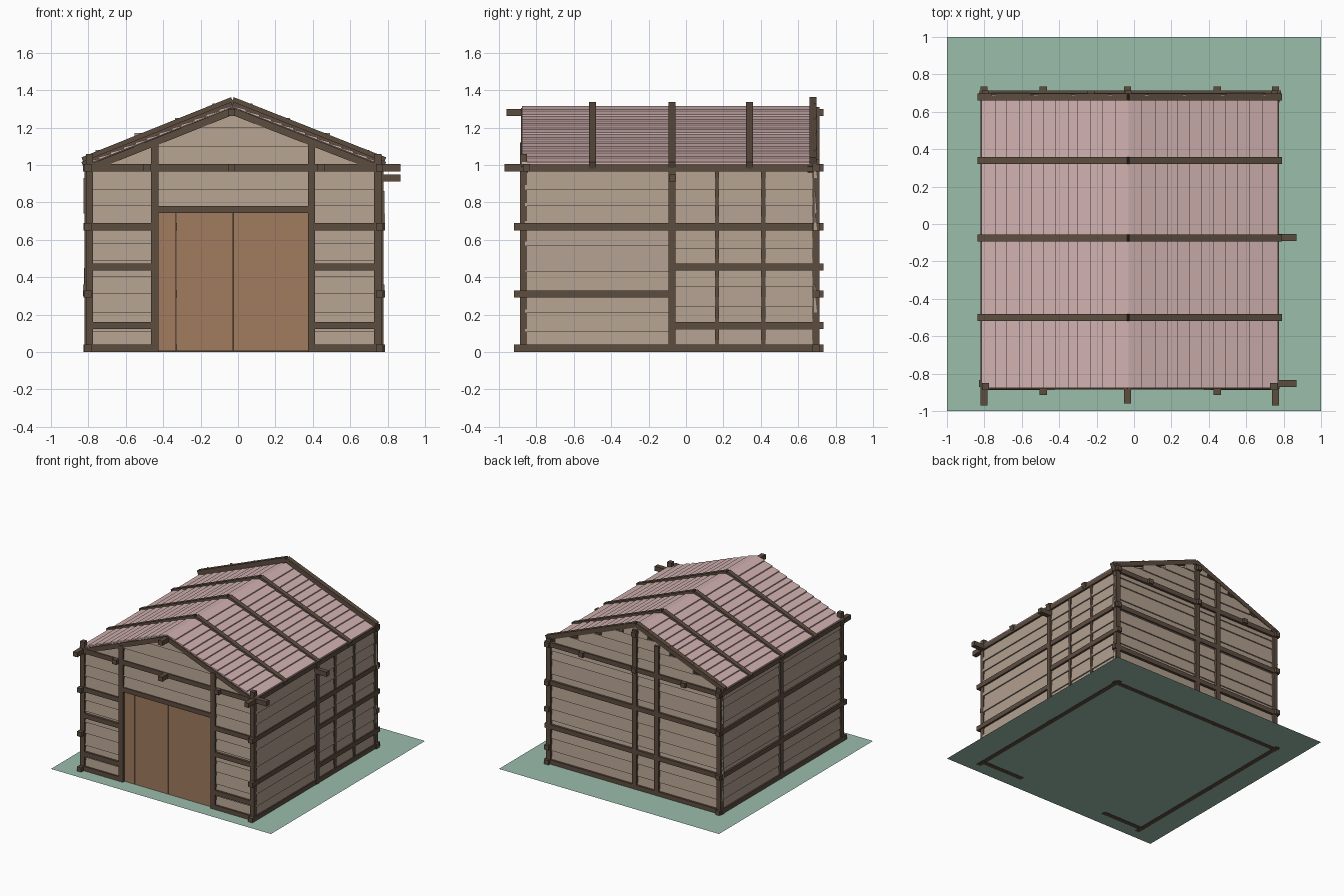
import bpy, bmesh, random
from mathutils import Vector

if "Cube" in bpy.data.objects:
    bpy.data.objects.remove(bpy.data.objects["Cube"])

random.seed(4)


def material(name, rgb):
    m = bpy.data.materials.new(name)
    m.diffuse_color = [(c / 255) ** 2.2 for c in rgb] + [1]
    m.use_nodes = True
    m.node_tree.nodes["Principled BSDF"].inputs["Base Color"].default_value = m.diffuse_color
    return m


TIMBER = material("dark_timber", (93, 78, 66))
BOARD = material("pale_board", (175, 157, 141))
DOOR = material("door_wood", (160, 122, 94))
ROOF = material("roof_pink", (207, 175, 174))
GRASS = material("ground_green", (153, 188, 170))


def finish(name, bm, mat):
    bmesh.ops.recalc_face_normals(bm, faces=bm.faces)
    me = bpy.data.meshes.new(name)
    bm.to_mesh(me)
    bm.free()
    me.materials.append(mat)
    ob = bpy.data.objects.new(name, me)
    bpy.context.collection.objects.link(ob)
    return ob


def box(name, x0, x1, y0, y1, z0, z1, mat=TIMBER):
    bm = bmesh.new()
    bmesh.ops.create_cube(bm, size=1)
    for v in bm.verts:
        v.co = (x1 if v.co.x > 0 else x0, y1 if v.co.y > 0 else y0, z1 if v.co.z > 0 else z0)
    return finish(name, bm, mat)


def post(name, x, y, z0, z1, w=0.038):
    return box(name, x - w / 2, x + w / 2, y - w / 2, y + w / 2, z0, z1)


def beam_x(name, x0, x1, y, z, h=0.038):
    return box(name, x0, x1, y - 0.019, y + 0.019, z - h / 2, z + h / 2)


def beam_y(name, x, y0, y1, z, h=0.038):
    return box(name, x - 0.019, x + 0.019, y0, y1, z - h / 2, z + h / 2)


def rafter(name, p, q, y, w=0.038):
    # sloping square timber in the gable plane
    p, q = Vector((p[0], y, p[1])), Vector((q[0], y, q[1]))
    d = q - p
    ob = box(name, -d.length / 2, d.length / 2, -w / 2, w / 2, -w / 2, w / 2)
    ob.matrix_world = d.to_track_quat('X', 'Z').to_matrix().to_4x4()
    ob.location = (p + q) / 2
    return ob


def planks(name, place, rows, mat, lap=0.01):
    # lapped boards: each row is (bottom left, bottom right, top left, top right, z0, z1)
    bm = bmesh.new()
    for a, b, c, d, z0, z1 in rows:
        v = [bm.verts.new(place(u, z, o)) for u, z, o in (
            (a, z0, 0), (b, z0, 0), (d, z1, 0), (c, z1, 0),
            (a, z0, lap + 0.006), (b, z0, lap + 0.006), (d, z1, 0.006), (c, z1, 0.006))]
        for f in ((0, 1, 2, 3), (4, 5, 6, 7), (0, 1, 5, 4), (1, 2, 6, 5), (2, 3, 7, 6), (3, 0, 4, 7)):
            bm.faces.new([v[i] for i in f])
    return finish(name, bm, mat)


def rows(u0, u1, levels):
    return [(u0, u1, u0, u1, a, b) for a, b in zip(levels, levels[1:])]


XL, XR, XC = -0.795, 0.752, -0.03      # corner posts and ridge in x
YF, YB = -0.86, 0.685                  # front and back wall lines

# ground sheet
bm = bmesh.new()
bmesh.ops.create_grid(bm, x_segments=1, y_segments=1, size=1)
for v in bm.verts:
    v.co.z = 0.003
finish("ground", bm, GRASS)

# front wall boards beside the door and in the gable
front = lambda u, z, o: (u, YF - o, z)
low = [0.01, 0.11, 0.21, 0.31, 0.4, 0.49, 0.58, 0.68, 0.78]
planks("front_boards_left", front, rows(XL, -0.44, low), BOARD)
planks("front_boards_right", front, rows(0.39, XR, low), BOARD)
half = lambda z: min(0.775, (1.31 - z) / 0.4)
lev = [0.78, 0.87, 0.97, 1.0, 1.1, 1.2, 1.3]
planks("front_gable_boards", front, [
    (XC - half(a), XC + half(a), XC - half(b), XC + half(b), a, b)
    for a, b in zip(lev, lev[1:])], BOARD)

# back wall boards with uneven ends, stepping up under the roof
side_lev = [0.01, 0.11, 0.21, 0.3, 0.36, 0.45, 0.55, 0.65, 0.74, 0.86, 0.93, 1.0]
back_rows = []
for a, b in zip(side_lev, side_lev[1:]):
    u0 = XL - random.uniform(0.01, 0.035)
    u1 = XR + random.uniform(0.01, 0.035)
    back_rows.append((u0, u1, u0, u1, a, b))
for a, b in zip([1.0, 1.08, 1.17, 1.25], [1.08, 1.17, 1.25, 1.33]):
    h = min(0.775, (1.325 - (a * 0.6 + b * 0.4)) / 0.4)
    back_rows.append((XC - h, XC + h, XC - h, XC + h, a, b))
planks("back_boards", lambda u, z, o: (u, YB + o, z), back_rows, BOARD)

# side wall boards
right = lambda u, z, o: (XR + o, u, z)
planks("right_boards_front", right, rows(YF, -0.075, [0.01, 0.11, 0.21, 0.3, 0.43, 0.57, 0.68, 0.78, 0.87, 0.99]), BOARD)
planks("right_boards_back", right, rows(-0.075, YB, [0.01, 0.12, 0.24, 0.35, 0.45, 0.55, 0.67, 0.78, 0.87, 0.99]), BOARD)
planks("left_boards", lambda u, z, o: (XL - o, u, z), rows(YF, YB, side_lev), BOARD)

# door leaves
for i, (a, b) in enumerate([(-0.43, -0.331), (-0.329, -0.027), (-0.023, 0.38)]):
    box(f"door_panel_{i}", a, b, YF - 0.008, YF + 0.008, 0.005, 0.75, DOOR)

# posts
for x, zt in ((XL, 1.06), (-0.445, 1.12), (0.392, 1.12), (XR - 0.005, 1.06)):
    post("front_post", x, YF - 0.008, 0, zt)
for x, zt in ((XL, 1.03), (-0.23, 1.23), (XC, 1.31), (XR, 1.03)):
    post("back_post", x, YB + 0.01, 0, zt)
for x in (XL - 0.008, XR + 0.008):
    post("side_middle_post", x, -0.075, 0, 1.0)
for y in (0.165, 0.413):
    post("right_stud", XR + 0.008, y, 0.02, 0.98, 0.022)

# front rails, sill and door header
for a, b in ((-0.81, -0.43), (0.38, 0.768)):
    for z in (0.02, 0.142, 0.455, 0.67):
        beam_x("front_rail", a, b, YF - 0.008, z)
beam_x("front_tie", -0.83, 0.868, YF + 0.008, 0.985)
beam_x("front_tie_face", -0.8, 0.76, YF - 0.006, 0.985)
beam_x("door_header", -0.43, 0.38, YF - 0.006, 0.763)
beam_x("middle_tie", -0.8, 0.868, -0.072, 0.93)

# back rails
for z in (0.02, 0.31, 0.67, 0.985):
    beam_x("back_rail", -0.825, 0.785, YB + 0.01, z)

# side rails, with ends running past the corners
for z, a in ((0.02, -0.92), (0.31, -0.92), (0.67, -0.92), (0.985, -0.97)):
    beam_y("left_rail", XL - 0.006, a, 0.735, z)
for z, a, b in ((0.02, -0.92, 0.735), (0.31, -0.92, -0.07), (0.67, -0.92, 0.735),
                (0.142, -0.08, 0.735), (0.455, -0.08, 0.735), (0.985, -0.97, 0.735)):
    beam_y("right_rail", XR + 0.004, a, b, z)

# ridge and long tie beams
beam_y("ridge_beam", XC - 0.005, -0.96, 0.735, 1.28)
for x, a in ((-0.485, -0.915), (XC - 0.005, -0.96), (0.445, -0.915)):
    beam_y("long_tie", x, a, 0.735, 0.985)

# roof boards, lapped down each slope
for name, eave, seams in (
        ("left", -0.815, (0, .09, .17, .26, .34, .42, .5, .59, .65, .74, .82, .91, 1)),
        ("right", 0.77, (0, .1, .19, .27, .35, .43, .51, .59, .67, .74, .82, .91, 1))):
    def slope(u, t, o, e=eave):
        return (e + (XC - e) * t, u, 1.0 + 0.31 * t + o)
    planks(name + "_roof_boards", slope, rows(-0.878, 0.675, seams), ROOF, 0.009)

# rafters over the roof, and gable rafters under it
for y, lift in ((-0.5, 0), (-0.075, 0), (0.34, 0), (0.68, 0.025)):
    rafter("left_rafter", (-0.83, 0.998 + lift), (XC, 1.32 + lift), y)
    rafter("right_rafter", (0.785, 0.998 + lift), (XC, 1.32 + lift), y)
for y in (YF - 0.003, 0.668):
    rafter("left_gable_rafter", (-0.81, 0.975), (XC, 1.287), y)
    rafter("right_gable_rafter", (0.77, 0.975), (XC, 1.287), y)
